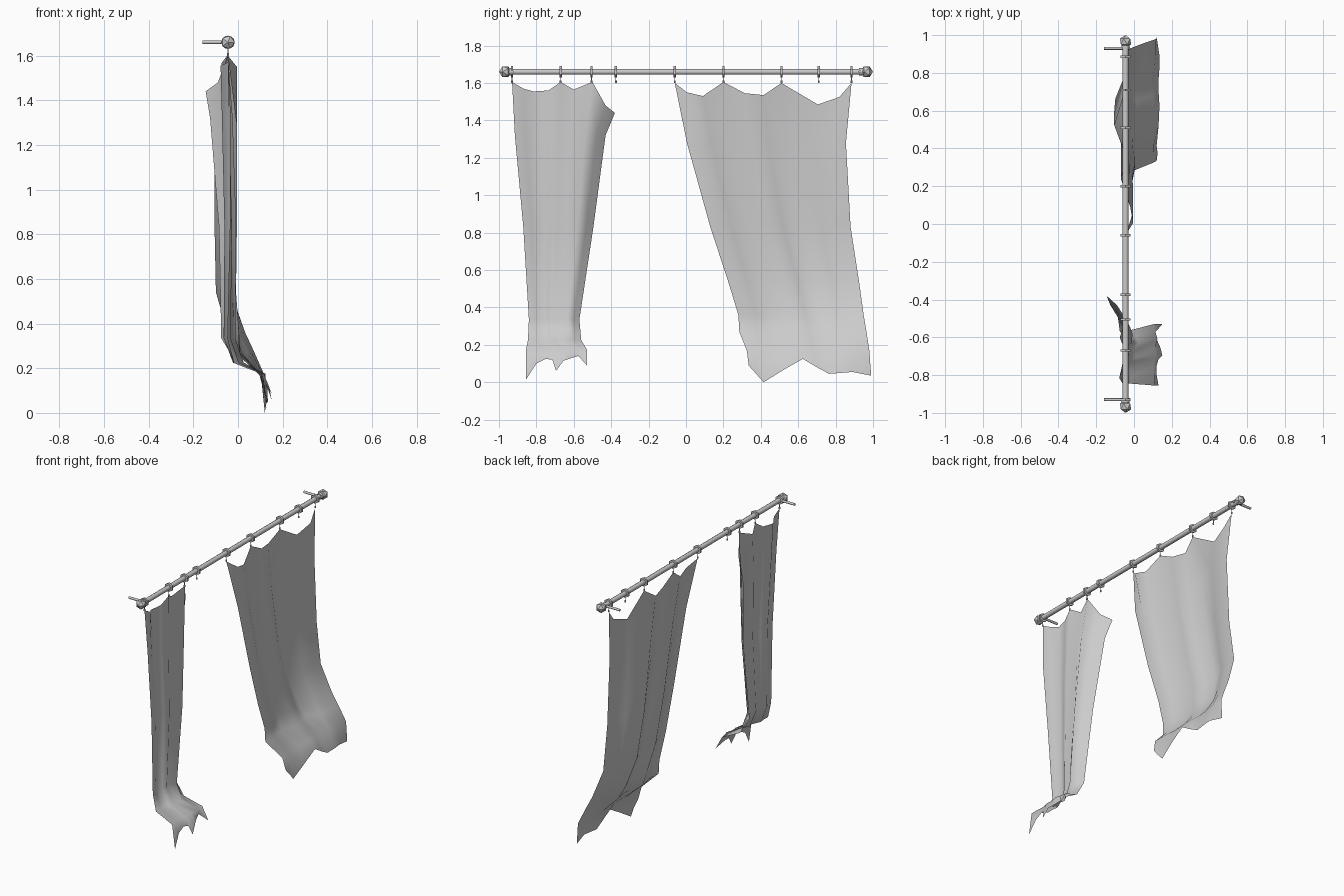
import bpy
import math
from mathutils import Vector

if "Cube" in bpy.data.objects:
    bpy.data.objects.remove(bpy.data.objects["Cube"], do_unlink=True)

grey = bpy.data.materials.new("plain_grey")
grey.use_nodes = True
colour = (0.6, 0.6, 0.6, 1)
grey.diffuse_color = colour
grey.node_tree.nodes["Principled BSDF"].inputs["Base Color"].default_value = colour

ROD_X, ROD_Z = -0.045, 1.66


def finish(obj, name, angle=50):
    obj.name = name
    obj.data.materials.append(grey)
    bpy.ops.object.select_all(action='DESELECT')
    obj.select_set(True)
    bpy.context.view_layer.objects.active = obj
    bpy.ops.object.shade_smooth_by_angle(angle=math.radians(angle))
    return obj


def tube(name, start, end, radius, sides=8):
    """Straight cylinder between two points."""
    a, b = Vector(start), Vector(end)
    bpy.ops.mesh.primitive_cylinder_add(
        vertices=sides, radius=radius, depth=(b - a).length, location=(a + b) / 2,
        rotation=(b - a).to_track_quat('Z', 'Y').to_euler())
    return finish(bpy.context.object, name)


def mix(a, b, t):
    return a + (b - a) * t


def curtain(name, top, folds, rows, bottom):
    """Cloth grid: scalloped top edge, folded rows, ragged bottom edge."""
    count = len(top)

    def spread(edge):
        first, last = edge[0][0], edge[-1][0]
        return [(p[0] - first) / (last - first) for p in edge]

    top_t, bottom_t = spread(top), spread(bottom)
    # The top edge is pinned to the rod at every hook
    verts = [(ROD_X + (0 if z > 1.59 else f), y, z) for (y, z), f in zip(top, folds)]
    # Each row gives the y and x of its two ends, its height and its fold depth
    for r, (y_min, y_max, z, x_min, x_max, depth) in enumerate(rows, 1):
        k = r / (len(rows) + 1)
        for i in range(count):
            t = mix(top_t[i], bottom_t[i], k)
            verts.append((mix(x_min, x_max, t) + folds[i] * depth, mix(y_min, y_max, t), z))
    verts += [(x, y, z) for y, z, x in bottom]
    faces = []
    for r in range(len(rows) + 1):
        for i in range(count - 1):
            a = r * count + i
            faces.append((a, a + count, a + count + 1, a + 1))
    mesh = bpy.data.meshes.new(name)
    mesh.from_pydata(verts, [], faces)
    obj = bpy.data.objects.new(name, mesh)
    bpy.context.collection.objects.link(obj)
    return finish(obj, name, 180)


# Rod with end knobs and wall brackets
tube("rod", (ROD_X, -0.95, ROD_Z), (ROD_X, 0.95, ROD_Z), 0.016)
for side, label in ((-1, "front"), (1, "back")):
    bpy.ops.mesh.primitive_ico_sphere_add(
        subdivisions=1, radius=0.034, location=(ROD_X, side * 0.966, ROD_Z),
        rotation=(math.pi / 2, 0, 0))
    finish(bpy.context.object, label + "_knob", 30)
    tube(label + "_neck", (ROD_X, side * 0.925, ROD_Z), (ROD_X, side * 0.95, ROD_Z), 0.02)
    tube(label + "_bracket", (-0.16, side * 0.93, ROD_Z), (-0.02, side * 0.93, ROD_Z), 0.008)

# Rings and hooks along the rod
for i, y in enumerate((-0.93, -0.67, -0.505, -0.375, -0.06, 0.2, 0.51, 0.71, 0.885), 1):
    tube(f"ring_{i}", (ROD_X, y - 0.006, ROD_Z), (ROD_X, y + 0.006, ROD_Z), 0.03, 6)
    tube(f"hook_{i}", (ROD_X, y, 1.6), (ROD_X, y, ROD_Z), 0.002, 5)
    tube(f"hook_tip_{i}", (ROD_X, y, 1.6), (ROD_X, y, 1.612), 0.005, 6)

# Narrow curtain
curtain(
    "narrow_curtain",
    top=[(-0.93, 1.605), (-0.87, 1.57), (-0.815, 1.555), (-0.735, 1.56), (-0.67, 1.605),
         (-0.6, 1.565), (-0.5, 1.605), (-0.43, 1.48), (-0.38, 1.44)],
    folds=[0.015, 0, -0.033, -0.015, 0.005, -0.03, 0.02, -0.045, -0.1],
    rows=[(-0.915, -0.43, 1.32, ROD_X, -0.04, 0.85),
          (-0.87, -0.495, 0.83, ROD_X, -0.015, 0.7),
          (-0.84, -0.57, 0.335, -0.055, -0.015, 0.6),
          (-0.845, -0.56, 0.225, -0.025, 0.03, 0.4),
          (-0.855, -0.53, 0.175, 0.105, 0.125, 0.2)],
    bottom=[(-0.855, 0.015, 0.13), (-0.8, 0.1, 0.12), (-0.75, 0.125, 0.12),
            (-0.715, 0.12, 0.13), (-0.695, 0.06, 0.15), (-0.655, 0.115, 0.14),
            (-0.61, 0.13, 0.12), (-0.575, 0.14, 0.11), (-0.53, 0.09, 0.15)])

# Wide curtain
curtain(
    "wide_curtain",
    top=[(-0.06, 1.6), (0.005, 1.55), (0.09, 1.53), (0.2, 1.605), (0.315, 1.545),
         (0.415, 1.535), (0.51, 1.6), (0.705, 1.485), (0.82, 1.525), (0.885, 1.6)],
    folds=[0.04, 0.04, 0.025, -0.025, 0, -0.02, -0.06, -0.01, 0.01, 0.015],
    rows=[(0.005, 0.855, 1.28, ROD_X, ROD_X, 1),
          (0.13, 0.88, 0.83, ROD_X, ROD_X, 1),
          (0.225, 0.925, 0.54, ROD_X, ROD_X, 0.9),
          (0.28, 0.95, 0.36, -0.03, 0.02, 0.8),
          (0.285, 0.965, 0.27, -0.02, 0.065, 0.6),
          (0.325, 0.98, 0.17, 0.095, 0.115, 0.2)],
    bottom=[(0.335, 0.09, 0.12), (0.375, 0.045, 0.125), (0.415, 0, 0.12), (0.52, 0.065, 0.13),
            (0.625, 0.125, 0.135), (0.7, 0.08, 0.13), (0.765, 0.045, 0.13),
            (0.83, 0.05, 0.135), (0.89, 0.055, 0.135), (0.99, 0.035, 0.12)])
